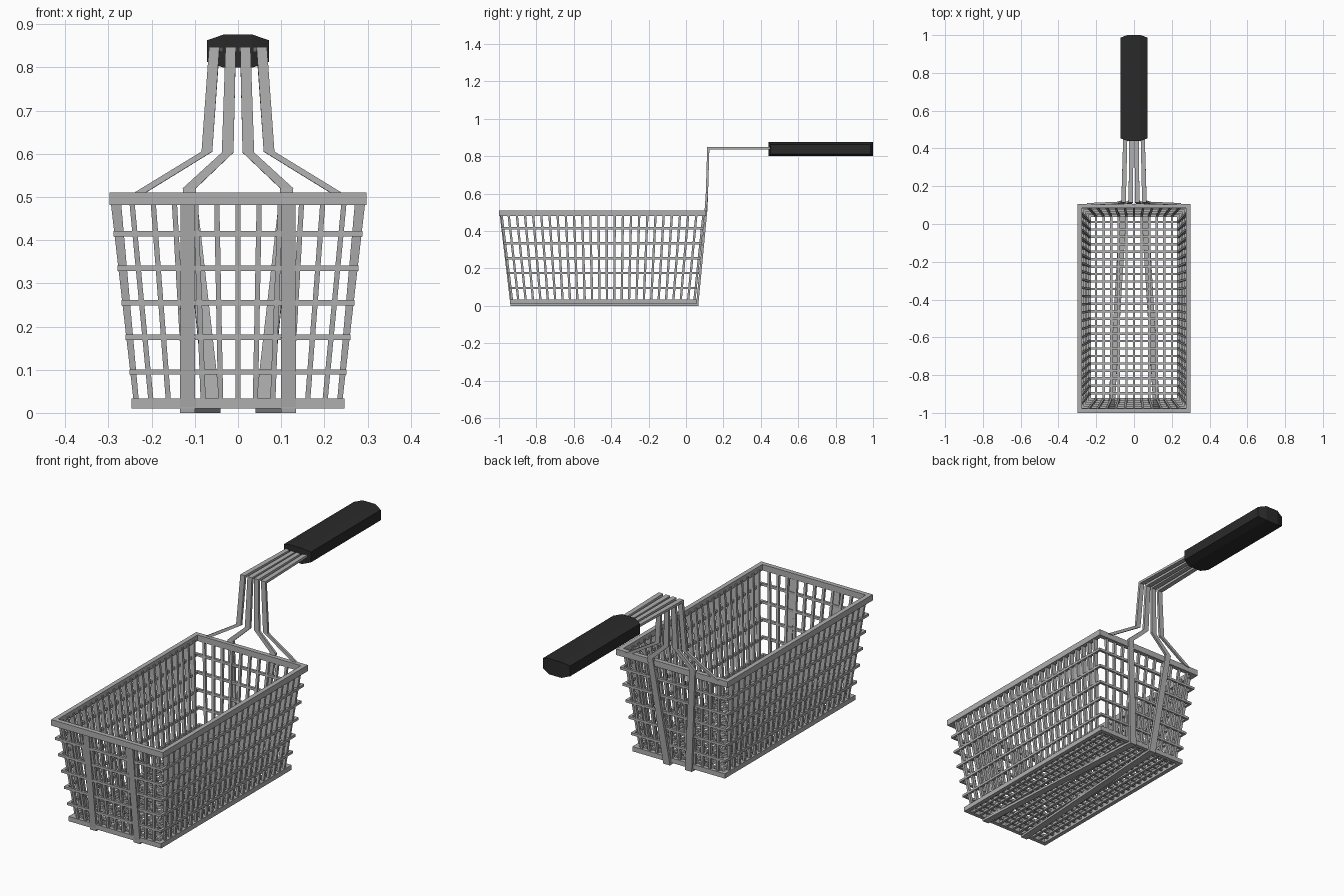
import bpy, bmesh
from mathutils import Vector

cube = bpy.data.objects.get("Cube")
if cube:
    bpy.data.objects.remove(cube, do_unlink=True)


def material(name, value):
    m = bpy.data.materials.new(name)
    m.use_nodes = True
    col = (value, value, value, 1)
    m.diffuse_color = col
    m.node_tree.nodes["Principled BSDF"].inputs["Base Color"].default_value = col
    return m


STEEL = material("steel grey", 0.43)
BLACK = material("handle black", 0.023)


def finish(name, bm, mat):
    bmesh.ops.recalc_face_normals(bm, faces=bm.faces)
    me = bpy.data.meshes.new(name)
    bm.to_mesh(me)
    bm.free()
    me.materials.append(mat)
    ob = bpy.data.objects.new(name, me)
    bpy.context.scene.collection.objects.link(ob)


def loft(bm, rings, closed=False):
    """Skin four-cornered sections; cap the ends unless closed."""
    vs = [[bm.verts.new(p) for p in r] for r in rings]
    for a, b in zip(vs, vs[1:] + vs[:1] if closed else vs[1:]):
        for i in range(4):
            j = (i + 1) % 4
            bm.faces.new((a[i], a[j], b[j], b[i]))
    if not closed:
        bm.faces.new(vs[0])
        bm.faces.new(vs[-1])


def bar(bm, p, q, u, v, grow=1):
    """Straight wire from p to q, half-section vectors u and v; u grows towards q."""
    rings = []
    for c, k in ((p, 1), (q, grow)):
        a, b = Vector(u) * k, Vector(v)
        rings.append([Vector(c) + s for s in (a + b, a - b, -a - b, b - a)])
    loft(bm, rings)


def strap(bm, path, widths, thick):
    """Flat strap, width along x, mitred where it bends in the side plane."""
    pts = [Vector(p) for p in path]
    normals = []
    for a, b in zip(pts, pts[1:]):
        d = b - a
        normals.append(Vector((0, -d.z, d.y)).normalized())
    rings = []
    for i, p in enumerate(pts):
        a, b = normals[max(i - 1, 0)], normals[min(i, len(normals) - 1)]
        m = (a + b).normalized()
        n = m * (thick / 2 / max(m.dot(b), 0.4))
        w = Vector((widths[i] / 2, 0, 0))
        rings.append([p + w + n, p + w - n, p - w - n, p - w + n])
    loft(bm, rings)


# Basket outline: half width, front and back at height z
Z0, Z1 = 0.02, 0.495


def outline(z):
    t = (z - Z0) / (Z1 - Z0)
    return 0.241 + 0.0545 * t, -0.935 - 0.058 * t, 0.05 + 0.05 * t


def lerp(a, b, t):
    return a + (b - a) * t


# Rims
def rim(name, x, y0, y1, z0, z1, w):
    bm = bmesh.new()
    rings = []
    for sx, sy in ((-1, -1), (1, -1), (1, 1), (-1, 1)):
        ox, oy = sx * x, y1 if sy > 0 else y0
        ix, iy = ox - sx * w, oy - sy * w
        rings.append([(ox, oy, z0), (ox, oy, z1), (ix, iy, z1), (ix, iy, z0)])
    loft(bm, rings, closed=True)
    finish(name, bm, STEEL)


rim("top_rim", 0.298, -1.0, 0.107, 0.481, 0.51, 0.022)
rim("bottom_rim", 0.247, -0.94, 0.056, 0.01, 0.033, 0.02)

R = 0.006                       # wire half thickness
NX, NY = 12, 25                 # mesh cells across and along
x0, f0, b0 = outline(Z0)
x1, f1, b1 = outline(Z1)

# Upright wires, deeper towards the top on the long walls
bm = bmesh.new()
for i in range(1, NX):
    t = i / NX
    for ya, yb in ((f0 + R, f1 + R), (b0 - R, b1 - R)):
        bar(bm, (lerp(-x0, x0, t), ya, Z0), (lerp(-x1, x1, t), yb, Z1),
            (R, 0, 0), (0, R, 0))
for i in range(1, NY):
    t = i / NY
    for s in (-1, 1):
        bar(bm, (s * (x0 - R), lerp(f0, b0, t), Z0),
            (s * (x1 - 2 * R), lerp(f1, b1, t), Z1), (R, 0, 0), (0, R, 0), 2)
finish("upright_wires", bm, STEEL)

# Horizontal wires round the walls
bm = bmesh.new()
for k in range(5):
    z = 0.095 + 0.08 * k
    x, f, b = outline(z)
    x, f, b = x - 0.004, f + 0.004, b - 0.004
    for s in (-1, 1):
        bar(bm, (s * x, f - R, z), (s * x, b + R, z), (R, 0, 0), (0, 0, R))
    for y in (f, b):
        bar(bm, (-x - R, y, z), (x + R, y, z), (0, R, 0), (0, 0, R))
finish("hoop_wires", bm, STEEL)

# Floor mesh
bm = bmesh.new()
for i in range(1, NX):
    x = lerp(-x0, x0, i / NX)
    bar(bm, (x, f0, Z0), (x, b0, Z0), (R, 0, 0), (0, 0, R))
for i in range(1, NY):
    y = lerp(f0, b0, i / NY)
    bar(bm, (-x0, y, Z0 + R), (x0, y, Z0 + R), (0, R, 0), (0, 0, R))
finish("floor_wires", bm, STEEL)

# Straps: inner pair wraps under the basket, outer pair starts at the rim
for s, side in ((1, "left"), (-1, "right")):
    bm = bmesh.new()
    strap(bm, [(s * 0.117, -0.991, 0.495), (s * 0.117, -0.933, 0.006),
               (s * 0.058, 0.06, 0.006), (s * 0.113, 0.109, 0.52),
               (s * 0.024, 0.112, 0.603), (s * 0.017, 0.119, 0.842),
               (s * 0.014, 0.47, 0.842)],
          [0.033, 0.034, 0.036, 0.03, 0.027, 0.024, 0.022], 0.012)
    finish(side + "_inner_strap", bm, STEEL)
    bm = bmesh.new()
    strap(bm, [(s * 0.235, 0.105, 0.505), (s * 0.072, 0.112, 0.605),
               (s * 0.055, 0.119, 0.842), (s * 0.046, 0.47, 0.842)],
          [0.026, 0.025, 0.024, 0.022], 0.012)
    finish(side + "_outer_strap", bm, STEEL)

# Grip: full rectangle in the middle, tapering to a smaller one on each side
bm = bmesh.new()
rings = []
for x, inset in ((-0.072, 0.013), (-0.034, 0), (0.034, 0), (0.072, 0.013)):
    hy, hz = 0.28 - inset, 0.038 - inset
    rings.append([(x, 0.72 + sy * hy, 0.838 + sz * hz)
                  for sy, sz in ((-1, -1), (1, -1), (1, 1), (-1, 1))])
loft(bm, rings)
finish("handle_grip", bm, BLACK)
